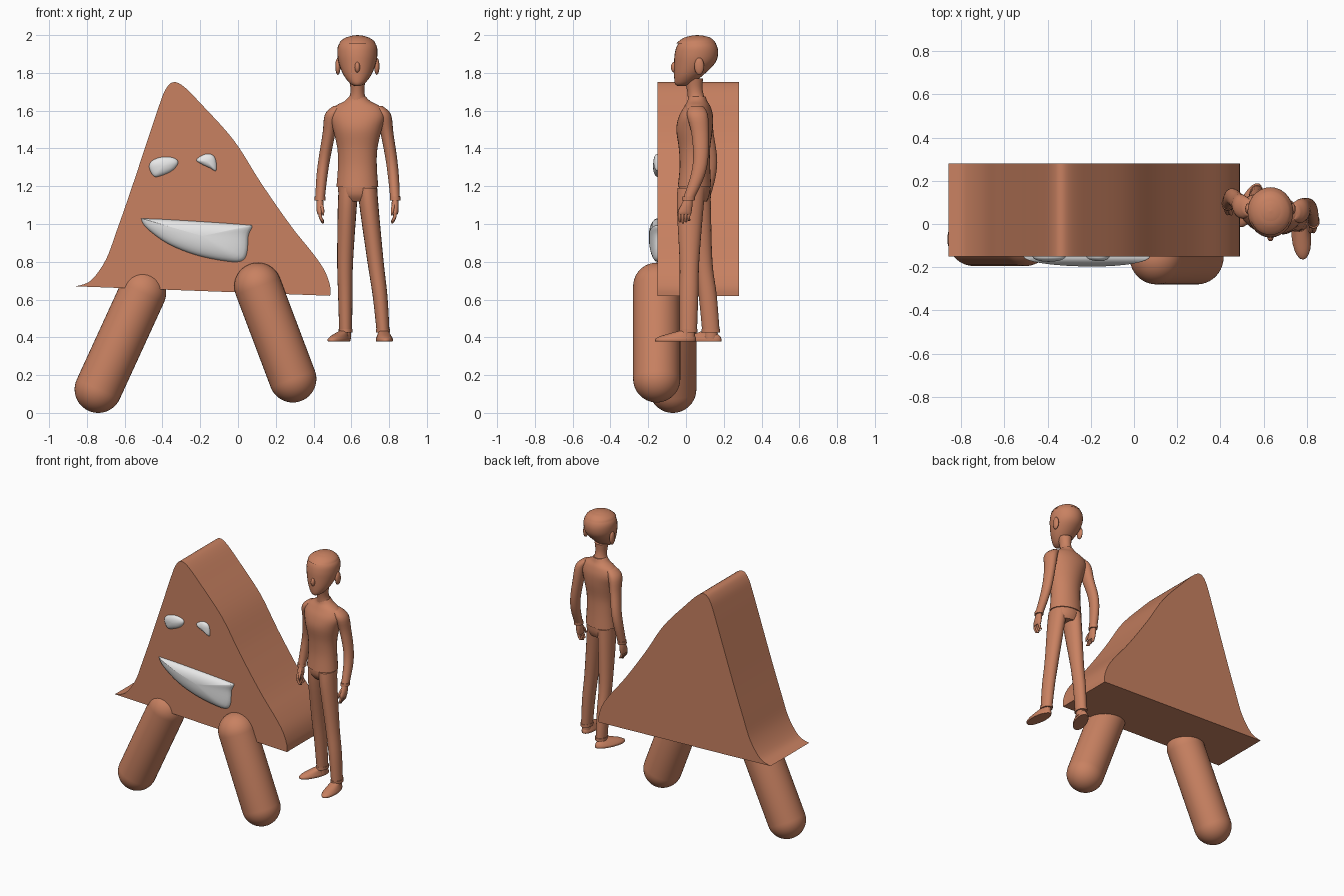
import bpy, math
from mathutils import Vector

if "Cube" in bpy.data.objects:
    bpy.data.objects.remove(bpy.data.objects["Cube"])


def material(name, rgb):
    m = bpy.data.materials.new(name)
    m.diffuse_color = (*rgb, 1)
    m.use_nodes = True
    m.node_tree.nodes["Principled BSDF"].inputs["Base Color"].default_value = m.diffuse_color
    return m


CLAY = material("clay brown", (0.58, 0.22, 0.12))
WHITE = material("pale grey", (0.8, 0.8, 0.8))


def make(name, verts, faces, mat, angle=40):
    me = bpy.data.meshes.new(name)
    me.from_pydata(verts, [], faces)
    me.materials.append(mat)
    ob = bpy.data.objects.new(name, me)
    bpy.context.collection.objects.link(ob)
    bpy.ops.object.select_all(action='DESELECT')
    ob.select_set(True)
    bpy.context.view_layer.objects.active = ob
    bpy.ops.object.mode_set(mode='EDIT')
    bpy.ops.mesh.select_all(action='SELECT')
    bpy.ops.mesh.normals_make_consistent(inside=False)
    bpy.ops.object.mode_set(mode='OBJECT')
    bpy.ops.object.shade_smooth_by_angle(angle=math.radians(angle))
    return ob


def bridge(rings):
    """Skin a list of equal rings, with both ends capped."""
    n = len(rings[0])
    verts = [p for r in rings for p in r]
    faces = [(i * n + j, i * n + (j + 1) % n, (i + 1) * n + (j + 1) % n, (i + 1) * n + j)
             for i in range(len(rings) - 1) for j in range(n)]
    faces += [tuple(range(n)), tuple(range(len(verts) - n, len(verts)))]
    return verts, faces


def spline(pts, closed=False, steps=5):
    """Catmull-Rom curve through points of any dimension."""
    n = len(pts)
    get = (lambda i: pts[i % n]) if closed else (lambda i: pts[max(0, min(n - 1, i))])
    out = []
    for i in range(n if closed else n - 1):
        for s in range(steps):
            t = s / steps
            out.append(tuple(
                0.5 * (2 * b + (c - a) * t + (2 * a - 5 * b + 4 * c - d) * t * t
                       + (3 * b - a - 3 * c + d) * t ** 3)
                for a, b, c, d in zip(get(i - 1), get(i), get(i + 1), get(i + 2))))
    return out if closed else out + [tuple(pts[-1])]


def loft(name, rows, yaw=0, n=20, steps=4, angle=50):
    """Stack of level ellipses, each row being (x, y, z, rx, ry)."""
    c, s = math.cos(yaw), math.sin(yaw)
    rings = []
    for x, y, z, rx, ry in spline(rows, steps=steps):
        ring = []
        for k in range(n):
            a = 2 * math.pi * k / n
            u, v = max(rx, 0.001) * math.cos(a), max(ry, 0.001) * math.sin(a)
            ring.append((x + u * c - v * s, y + u * s + v * c, z))
        rings.append(ring)
    return make(name, *bridge(rings), CLAY, angle)


def capsule(name, a, b, r, n=40, m=12):
    a, b = Vector(a), Vector(b)
    q = (b - a).to_track_quat('Z', 'Y')
    rings = []
    for end, sign in ((a, -1), (b, 1)):
        for i in range(m + 1):
            t = math.pi / 2 * (i / m if sign > 0 else 1 - i / m)
            rr = max(r * math.cos(t), 0.0005)
            rings.append([end + q @ Vector((rr * math.cos(2 * math.pi * k / n),
                                            rr * math.sin(2 * math.pi * k / n),
                                            sign * r * math.sin(t))) for k in range(n)])
    return make(name, *bridge(rings), CLAY)


def pillow(name, pts, depth, front=-0.15):
    """Rounded relief that swells forward from an outline."""
    out = spline(pts, closed=True, steps=4)
    cx = sum(p[0] for p in out) / len(out)
    cz = sum(p[1] for p in out) / len(out)
    rings = [[(x, front + 0.02, z) for x, z in out]]
    for i in range(9):
        t = math.pi / 2 * i / 8
        k = max(math.cos(t), 0.01)
        rings.append([(cx + (x - cx) * k, front - depth * math.sin(t), cz + (z - cz) * k)
                      for x, z in out])
    return make(name, *bridge(rings), WHITE, 60)


def ball(name, loc, scale):
    x, y, z = loc
    rows = [(x, y, z - scale[2] * math.cos(t), scale[0] * math.sin(t), scale[1] * math.sin(t))
            for t in [math.pi * i / 10 for i in range(11)]]
    return loft(name, rows, n=16, steps=1)


# Large wedge body
profile = spline([(-.86, .67), (-.78, .70), (-.70, .81), (-.64, .97), (-.57, 1.17), (-.48, 1.44),
                  (-.42, 1.62), (-.385, 1.71), (-.345, 1.75), (-.29, 1.73), (-.19, 1.63),
                  (-.02, 1.44), (.12, 1.22), (.28, .99), (.40, .84), (.46, .75), (.488, .67),
                  (.488, .62)])
make("wedge_body", *bridge([[(x, y, z) for x, z in profile] for y in (-.15, .28)]), CLAY, 30)

# Capsule legs
capsule("wedge_leg_left", (-.74, -.07, .125), (-.505, -.07, .637), .125)
capsule("wedge_leg_right", (.29, -.155, .18), (.105, -.155, .67), .125)

# Face reliefs
pillow("eye_left", [(-.47, 1.30), (-.455, 1.335), (-.40, 1.355), (-.34, 1.35), (-.317, 1.325),
                    (-.345, 1.285), (-.40, 1.258), (-.445, 1.252)], .025)
pillow("eye_right", [(-.22, 1.34), (-.18, 1.368), (-.14, 1.368), (-.118, 1.34), (-.116, 1.282),
                     (-.15, 1.297), (-.195, 1.318)], .022)
pillow("mouth", [(-.512, 1.025), (-.48, .975), (-.37, .895), (-.22, .835), (-.06, .803),
                 (.02, .805), (.048, .85), (.055, .94), (.075, .988), (.04, .996),
                 (-.15, 1.01), (-.40, 1.025), (-.495, 1.028)], .047)

# Person: head, fringe, ears, nose
X = .632
loft("head", [(X, -.025, 1.73, .012, .02), (X, -.012, 1.745, .04, .047), (X, .015, 1.79, .074, .078),
              (X, .045, 1.85, .098, .108), (X, .055, 1.90, .106, .115), (X, .058, 1.945, .101, .105),
              (X, .06, 1.98, .07, .075), (X, .06, 1.995, .036, .04), (X, .06, 2.0, .001, .001)], n=28)
loft("hair_cap", [(X, .054, 1.955, .097, .105), (X, .057, 1.972, .085, .09),
                  (X, .06, 1.99, .053, .06), (X, .06, 2.0, .001, .001)], n=28)
for side, label in ((-1, "left"), (1, "right")):
    ball("ear_" + label, (X + side * .103, .07, 1.835), (.014, .026, .045))
ball("nose", (X, -.062, 1.83), (.014, .018, .028))

# Neck, shirt and hips
loft("neck", [(X, .06, 1.64, .06, .05), (X, .052, 1.68, .04, .043), (X, .045, 1.72, .037, .042),
              (X, .04, 1.77, .045, .05)])
loft("shirt", [(X, .045, 1.195, .112, .088), (X, .047, 1.30, .104, .08), (X, .045, 1.40, .107, .082),
               (X, .045, 1.50, .13, .095), (X, .053, 1.57, .147, .088), (X, .06, 1.62, .125, .068),
               (X, .06, 1.65, .07, .052), (X, .058, 1.675, .044, .046)], yaw=-.18, n=28)
loft("hips", [(X, .05, 1.12, .085, .06), (X, .045, 1.16, .102, .08), (X, .045, 1.23, .105, .082)],
     yaw=-.18)

# Trouser legs with cuffs, ankles and feet
LEGS = {"left": [(.585, .055, 1.19, .052, .075), (.578, .06, 1.08, .05, .072),
                 (.567, .09, .80, .042, .05), (.568, .115, .62, .038, .048),
                 (.57, .132, .43, .034, .046)],
        "right": [(.685, .03, 1.19, .052, .075), (.695, .022, 1.08, .05, .07),
                  (.728, .018, .80, .043, .052), (.752, .015, .62, .039, .05),
                  (.768, .012, .43, .034, .046)]}
FEET = {"left": (.535, .088, -.42), "right": (.775, -.055, .08)}
for label, rows in LEGS.items():
    loft("trouser_" + label, rows)
    x, y, z, rx, ry = rows[-1]
    loft("cuff_" + label, [(x, y, .425, .037, .049), (x, y, .445, .037, .049)], steps=1)
    loft("ankle_" + label, [(x, y, .39, .028, .036), (x, y, .45, .028, .036)], steps=1)
    fx, fy, yaw = FEET[label]
    loft("foot_" + label,
         [(fx, fy, .378, .043, .108), (fx, fy, .39, .045, .109),
          (fx * .85 + x * .15, fy * .85 + y * .15, .405, .039, .094),
          (fx * .55 + x * .45, fy * .55 + y * .45, .42, .032, .064),
          (x, y, .438, .025, .034)], yaw=yaw)

# Sleeves with cuffs, palms and fingers
ARMS = {"left": [(.535, .075, 1.625, .03, .035), (.50, .08, 1.58, .04, .055),
                 (.482, .10, 1.48, .034, .046), (.458, .125, 1.35, .031, .04),
                 (.444, .12, 1.25, .029, .037), (.434, .095, 1.13, .025, .03)],
        "right": [(.735, .055, 1.625, .03, .035), (.77, .06, 1.58, .04, .055),
                  (.789, .075, 1.48, .034, .046), (.811, .078, 1.35, .031, .04),
                  (.823, .06, 1.25, .029, .037), (.832, .012, 1.13, .025, .03)]}
for side, label in ((-1, "left"), (1, "right")):
    rows = ARMS[label]
    loft("sleeve_" + label, rows)
    x, y = rows[-1][:2]
    loft("sleeve_cuff_" + label, [(x, y, 1.125, .028, .034), (x, y + .003, 1.145, .028, .034)], steps=1)
    loft("palm_" + label, [(x, y, 1.135, .016, .022), (x, y - .008, 1.10, .019, .03),
                           (x, y - .018, 1.065, .017, .036), (x, y - .02, 1.05, .012, .034)])
    for i in range(4):
        fy = y - .044 + i * .016
        tip = 1.003 + .006 * abs(i - 1)
        loft(f"finger_{label}_{i + 1}",
             [(x, fy, 1.065, .009, .0085), (x - side * .003, fy - .002, 1.035, .009, .0085),
              (x - side * .014, fy, tip + .005, .007, .007), (x - side * .016, fy, tip, .002, .002)],
             n=10, steps=3)
    loft("thumb_" + label, [(x - side * .006, y - .02, 1.11, .009, .011),
                            (x - side * .014, y - .044, 1.075, .009, .010),
                            (x - side * .018, y - .052, 1.045, .003, .003)], n=10, steps=3)
